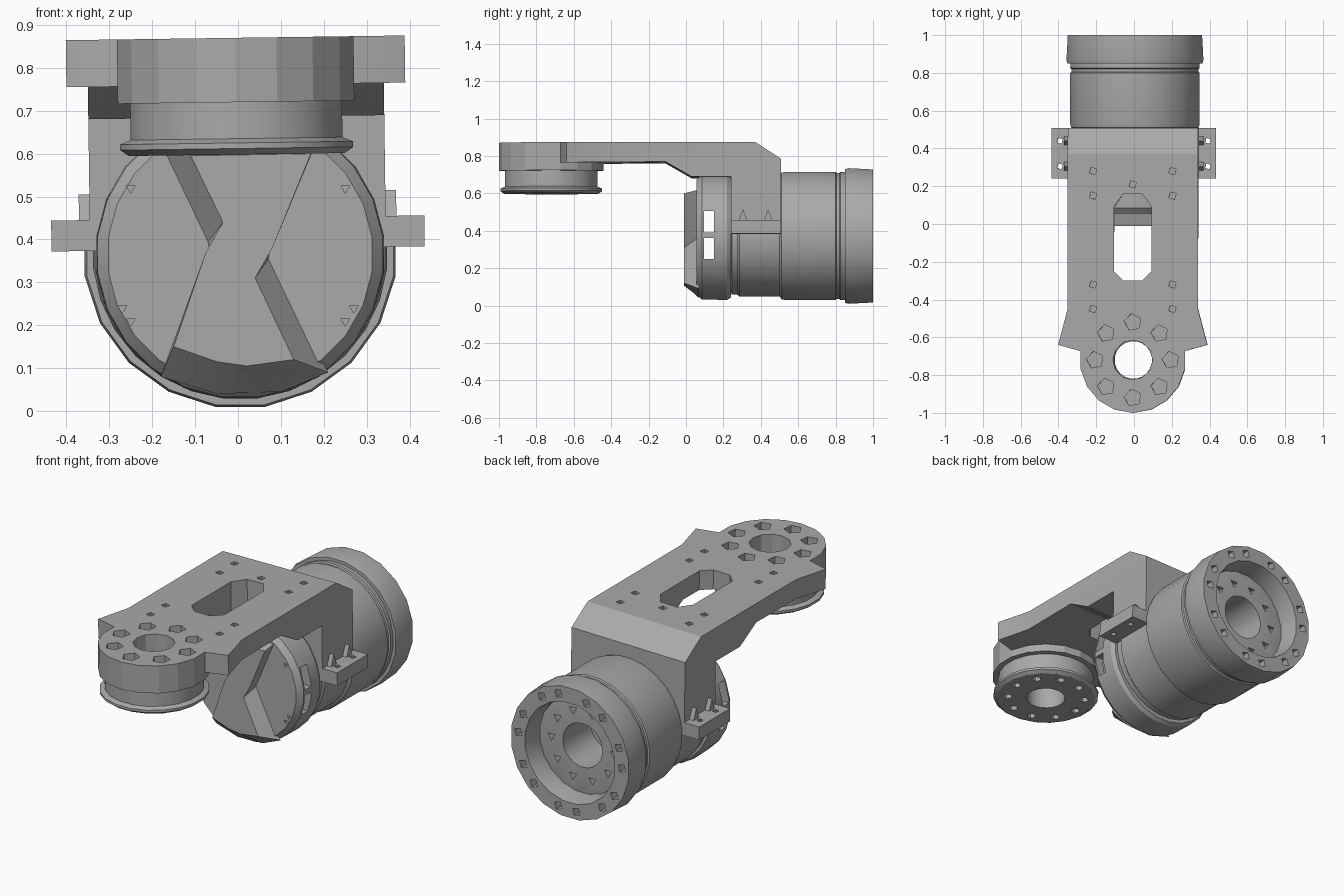
import bpy, bmesh, math
from mathutils import Matrix, Vector

cube = bpy.data.objects.get("Cube")
if cube:
    bpy.data.objects.remove(cube)

grey = bpy.data.materials.new("machined_grey")
grey.use_nodes = True
COLOUR = (0.4, 0.4, 0.4, 1)
grey.diffuse_color = COLOUR
grey.node_tree.nodes["Principled BSDF"].inputs["Base Color"].default_value = COLOUR

CZ = 0.372      # height of the motor axis
JY = -0.72      # position of the joint axis
TAU = math.tau


def make(name, bm):
    bmesh.ops.remove_doubles(bm, verts=bm.verts, dist=1e-5)
    bmesh.ops.recalc_face_normals(bm, faces=bm.faces)
    mesh = bpy.data.meshes.new(name)
    bm.to_mesh(mesh)
    bm.free()
    obj = bpy.data.objects.new(name, mesh)
    bpy.context.collection.objects.link(obj)
    mesh.materials.append(grey)
    return obj


def loft(name, first, second):
    """Solid between two outlines with equal point counts."""
    bm = bmesh.new()
    a = [bm.verts.new(p) for p in first]
    b = [bm.verts.new(p) for p in second]
    bm.faces.new(a)
    bm.faces.new(b)
    for i in range(len(a)):
        j = (i + 1) % len(a)
        bm.faces.new((a[i], a[j], b[j], b[i]))
    return make(name, bm)


def place(p, axis, d):
    u, v = p
    return {"x": (d, u, v), "y": (u, d, v), "z": (u, v, d)}[axis]


def prism(name, pts, axis, lo, hi):
    return loft(name, [place(p, axis, lo) for p in pts], [place(p, axis, hi) for p in pts])


def box(name, x, y, z):
    return prism(name, [(x[0], y[0]), (x[1], y[0]), (x[1], y[1]), (x[0], y[1])], "z", *z)


def lathe(name, profile, axis, centre, sides):
    """Spin a closed (radius, distance) profile about an axis."""
    bm = bmesh.new()
    rings = []
    for i in range(sides):
        a = TAU * (i + 0.5) / sides
        rings.append([bm.verts.new(place((centre[0] + r * math.cos(a), centre[1] + r * math.sin(a)), axis, d))
                      for r, d in profile])
    n = len(profile)
    for i in range(sides):
        p, q = rings[i], rings[(i + 1) % sides]
        for k in range(n):
            m = (k + 1) % n
            if profile[k][0] or profile[m][0]:
                bm.faces.new((p[k], p[m], q[m], q[k]))
    return make(name, bm)


def pegs(spots, axis, lo, hi, radius, sides):
    """Many small cutters in one mesh."""
    bm = bmesh.new()
    for u, v in spots:
        pts = [(u + radius * math.cos(TAU * k / sides + 0.5), v + radius * math.sin(TAU * k / sides + 0.5))
               for k in range(sides)]
        a = [bm.verts.new(place(p, axis, lo)) for p in pts]
        b = [bm.verts.new(place(p, axis, hi)) for p in pts]
        bm.faces.new(a)
        bm.faces.new(b)
        for k in range(sides):
            j = (k + 1) % sides
            bm.faces.new((a[k], a[j], b[j], b[k]))
    return make("cutter", bm)


def circle(centre, radius, count, start=0.0):
    return [(centre[0] + radius * math.cos(TAU * k / count + start),
             centre[1] + radius * math.sin(TAU * k / count + start)) for k in range(count)]


def combine(obj, other, operation="DIFFERENCE"):
    other.hide_render = True
    mod = obj.modifiers.new("combine", "BOOLEAN")
    mod.object, mod.operation, mod.solver = other, operation, "EXACT"
    bpy.context.view_layer.update()
    result = bpy.data.meshes.new_from_object(obj.evaluated_get(bpy.context.evaluated_depsgraph_get()))
    obj.modifiers.clear()
    obj.data = result
    bpy.data.objects.remove(other)


# Motor body with rear recess and blind shaft bore
axis_pt = (0.005, CZ)
motor = lathe("motor_body", [
    (0, 0.2), (0.30, 0.2), (0.30, 0.24), (0.315, 0.245), (0.315, 0.275), (0.325, 0.285), (0.325, 0.5),
    (0.34, 0.51), (0.345, 0.53), (0.345, 0.8), (0.338, 0.805), (0.338, 0.82), (0.345, 0.825),
    (0.342, 0.87), (0.27, 0.89), (0.12, 0.89), (0.12, 0.65), (0, 0.65)], "y", axis_pt, 28)
combine(motor, pegs(circle(axis_pt, 0.19, 10), "y", 0.85, 0.95, 0.025, 3))

# Rear ring with bolt holes
ring = lathe("rear_ring", [
    (0.30, 0.85), (0.362, 0.85), (0.367, 0.87), (0.360, 1.0), (0.275, 1.0), (0.262, 0.93), (0.262, 0.88)],
    "y", axis_pt, 20)
bolts = circle(axis_pt, 0.315, 7, 0.1) + circle(axis_pt, 0.315, 7, 0.45)
combine(ring, pegs(bolts, "y", 0.94, 1.05, 0.026, 4))

# Hollow front cap with side windows
cap = lathe("front_cap", [
    (0, 0.055), (0.31, 0.055), (0.335, 0.085), (0.338, 0.22), (0.325, 0.24), (0.29, 0.24),
    (0.29, 0.085), (0, 0.085)], "y", (0.005, 0.365), 24)
for z in ((0.25, 0.36), (0.39, 0.505)):
    combine(cap, box("cutter", (-0.5, 0.5), (0.095, 0.15), z))
dots = [(s * x, z) for s in (-1, 1) for x, z in ((0.25, 0.52), (0.27, 0.24), (0.25, 0.21))]
combine(cap, pegs(dots, "y", 0.0, 0.07, 0.012, 3))

# Raised hourglass rib across the front cap
base = [(-0.18, 0.08), (-0.075, 0.37), (-0.078, 0.385), (-0.19, 0.62), (0.18, 0.62), (0.08, 0.38),
        (0.078, 0.365), (0.21, 0.09), (0.1, 0.045), (-0.05, 0.04)]
front = [(-0.15, 0.15), (-0.075, 0.37), (-0.035, 0.44), (-0.11, 0.595), (0.17, 0.6), (0.08, 0.38),
         (0.04, 0.31), (0.13, 0.12), (0.02, 0.105), (-0.05, 0.115)]
loft("front_rib", [(x, 0.07, z) for x, z in base], [(x, -0.01, z) for x, z in front])

# Bracket: side profile intersected with the plan outline
profile = [(-0.68, 0.76), (-0.11, 0.765), (0.03, 0.685), (0.24, 0.685), (0.24, 0.38), (0.508, 0.38),
           (0.508, 0.78), (0.37, 0.87), (-0.68, 0.87)]
half = [(0.345, 0.6), (0.345, -0.45), (0.395, -0.64), (0.28, -0.672)]
plan = half + [(-x, y) for x, y in reversed(half)]
bracket = prism("bracket", profile, "x", -0.5, 0.5)
combine(bracket, prism("cutter", plan, "z", 0.2, 1.0), "INTERSECT")
combine(bracket, lathe("boss", [(0, 0.87), (0.28, 0.87), (0.28, 0.72), (0, 0.72)],
                       "z", (0, JY), 18), "UNION")

# Slot, joint bore and screw holes in the bracket
slot_half = [(0.1, -0.25), (0.1, 0.09), (0.05, 0.16)]
slot = [(0.05, -0.3)] + slot_half + [(-x, y) for x, y in reversed(slot_half)] + [(-0.05, -0.3)]
combine(bracket, prism("cutter", slot, "z", 0.64, 1.0))
combine(bracket, pegs([(0, JY)], "z", 0.5, 1.0, 0.105, 12))
combine(bracket, pegs(circle((0, JY), 0.2, 8), "z", 0.8, 1.0, 0.046, 5))
screws = [(s * 0.21, y) for s in (-1, 1) for y in (0.28, 0.15, -0.32, -0.45)] + [(0, 0.21)]
combine(bracket, pegs(screws, "z", 0.82, 1.0, 0.022, 4))

# Joint motor flange below the boss
joint = lathe("joint_flange", [
    (0.1, 0.73), (0.25, 0.73), (0.25, 0.635), (0.275, 0.625), (0.275, 0.612), (0.255, 0.598), (0.1, 0.598)],
    "z", (0, JY), 20)
combine(joint, pegs(circle((0, JY), 0.2, 10), "z", 0.5, 0.64, 0.024, 5))
tilted = [bracket, joint]

# Side tabs with gussets
for side, s in (("left", 1), ("right", -1)):
    tab = box(side + "_tab", sorted((s * 0.33, s * 0.435)), (0.24, 0.508), (0.378, 0.45))
    combine(tab, pegs([(s * 0.392, 0.305), (s * 0.392, 0.44)], "z", 0.3, 0.6, 0.018, 4))
    tilted.append(tab)
    for i, y in enumerate((0.305, 0.44)):
        wedge = prism(f"{side}_gusset_{i + 1}", [(y - 0.025, 0.445), (y + 0.025, 0.445), (y, 0.51)],
                      "x", *sorted((s * 0.34, s * 0.37)))
        tilted.append(wedge)

# The bracket is clamped at a slight roll
pivot = Matrix.Translation(Vector((0, 0, 0.4)))
roll = pivot @ Matrix.Rotation(-0.014, 4, "Y") @ pivot.inverted()
for obj in tilted:
    obj.data.transform(roll)

# Smooth round walls, keep edges crisp
bpy.ops.object.select_all(action="DESELECT")
for obj in bpy.context.collection.objects:
    if obj.type == "MESH" and grey.name in obj.data.materials:
        obj.select_set(True)
        bpy.context.view_layer.objects.active = obj
bpy.ops.object.shade_smooth_by_angle(angle=math.radians(19))
